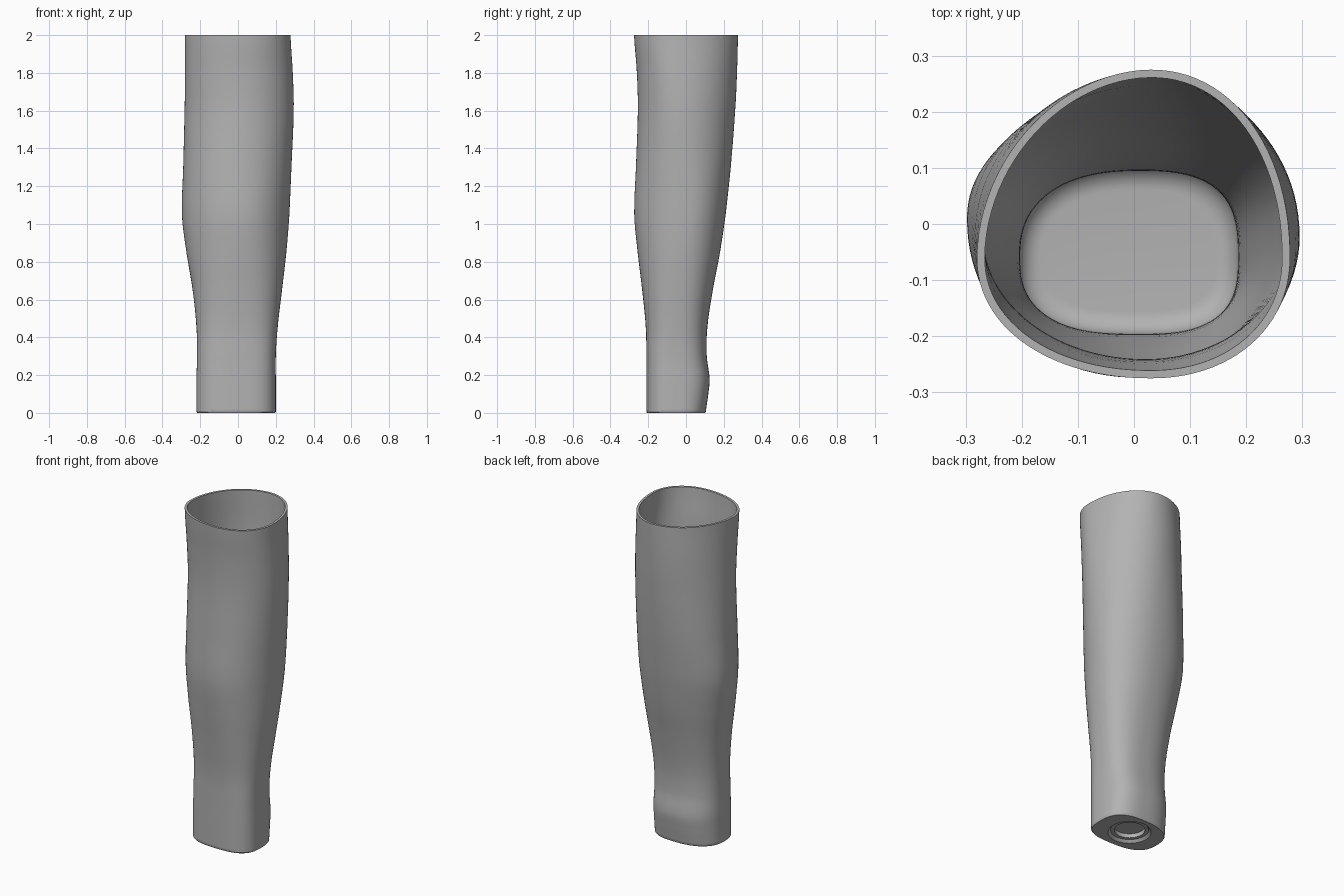
import bpy
import bmesh
import math

cube = bpy.data.objects.get("Cube")
if cube:
    bpy.data.objects.remove(cube, do_unlink=True)

SEGMENTS = 96
WALL = 0.014
FLOOR = 0.08
STEPS = 5

# Sections: height, x min, x max, y min, y max, centre x, centre y,
# squareness, flattening of the back right quarter
SECTIONS = [
    (0.0, -.22, .20, -.21, .105, .01, -.06, 2.8, .4),
    (0.1, -.22, .20, -.21, .118, .01, -.06, 2.8, .4),
    (0.18, -.22, .20, -.21, .125, .01, -.06, 2.8, .4),
    (0.3, -.217, .20, -.21, .11, .01, -.06, 2.8, .4),
    (0.45, -.22, .21, -.213, .113, .01, -.05, 2.6, .3),
    (0.65, -.24, .233, -.232, .142, .01, -.03, 2.4, .2),
    (0.85, -.273, .256, -.256, .18, .01, -.01, 2.2, .1),
    (1.05, -.297, .272, -.274, .21, .01, .01, 2.1, 0),
    (1.3, -.29, .283, -.265, .237, .01, 0, 2.1, 0),
    (1.6, -.283, .295, -.255, .26, .02, -.02, 2.0, 0),
    (1.8, -.28, .29, -.26, .27, .02, -.04, 2.05, .1),
    (2.0, -.28, .278, -.275, .275, .03, -.06, 2.1, .2),
]


def smooth_value(a, b, c, d, t):
    return b + .5 * t * (c - a + t * (2 * a - 5 * b + 4 * c - d + t * (3 * (b - c) + d - a)))


def section_at(z):
    """Section at any height, blended smoothly between the listed ones."""
    last = len(SECTIONS) - 1
    i = max(k for k in range(last) if SECTIONS[k][0] <= z + 1e-6)
    t = (z - SECTIONS[i][0]) / (SECTIONS[i + 1][0] - SECTIONS[i][0])
    four = [SECTIONS[min(max(k, 0), last)] for k in range(i - 1, i + 3)]
    return [smooth_value(*values, t) for values in zip(*four)]


def outline(z, inset=0.0, height=None):
    """Closed rounded outline made of four joined quarter curves."""
    _, x0, x1, y0, y1, cx, cy, power, flat = section_at(z)
    points = []
    for k in range(SEGMENTS):
        angle = math.tau * k / SEGMENTS
        c, s = math.cos(angle), math.sin(angle)
        n = power - flat if c < 0 < s else power
        rx = (x1 - cx if c > 0 else cx - x0) - inset
        ry = (y1 - cy if s > 0 else cy - y0) - inset
        scale = (abs(c) ** n + abs(s) ** n) ** (-1 / n)
        points.append((cx + rx * c * scale, cy + ry * s * scale,
                       z if height is None else height))
    return points


def circle(radius, z):
    return [(-.01 + radius * math.cos(math.tau * k / SEGMENTS),
             -.05 + radius * math.sin(math.tau * k / SEGMENTS), z)
            for k in range(SEGMENTS)]


def loft(name, rings, material):
    """Join successive rings with quads and close both ends."""
    bm = bmesh.new()
    loops = [[bm.verts.new(p) for p in ring] for ring in rings]
    for low, high in zip(loops, loops[1:]):
        for k in range(SEGMENTS):
            j = (k + 1) % SEGMENTS
            bm.faces.new((low[k], low[j], high[j], high[k]))
    bm.faces.new(loops[0][::-1])
    bm.faces.new(loops[-1])
    bmesh.ops.recalc_face_normals(bm, faces=bm.faces[:])
    mesh = bpy.data.meshes.new(name)
    bm.to_mesh(mesh)
    bm.free()
    obj = bpy.data.objects.new(name, mesh)
    bpy.context.collection.objects.link(obj)
    mesh.materials.append(material)
    return obj


grey = bpy.data.materials.new("plain grey")
grey.use_nodes = True
colour = (.45, .45, .45, 1)
grey.diffuse_color = colour
grey.node_tree.nodes["Principled BSDF"].inputs["Base Color"].default_value = colour

# Evenly refined heights
heights = []
for low, high in zip(SECTIONS, SECTIONS[1:]):
    heights += [low[0] + (high[0] - low[0]) * k / STEPS for k in range(STEPS)]
heights.append(SECTIONS[-1][0])

# Stepped round recess under the base
rings = [circle(.085, .04), circle(.085, .015), circle(.105, .015), circle(.12, 0)]

# Outer wall with a small eased bottom edge
rings += [outline(0, .004), outline(0, 0, .006)]
rings += [outline(z) for z in heights[1:]]

# Inner wall, rounded corner and flat floor
fillet = .04
rings += [outline(z, WALL) for z in reversed(heights) if z > FLOOR + fillet]
for k in range(9):
    turn = math.pi / 2 * k / 8
    z = FLOOR + fillet * (1 - math.sin(turn))
    rings.append(outline(z, WALL + fillet * (1 - math.cos(turn))))

sleeve = loft("limb_sleeve", rings, grey)
bpy.context.view_layer.objects.active = sleeve
sleeve.select_set(True)
bpy.ops.object.shade_smooth_by_angle(angle=math.radians(35))
